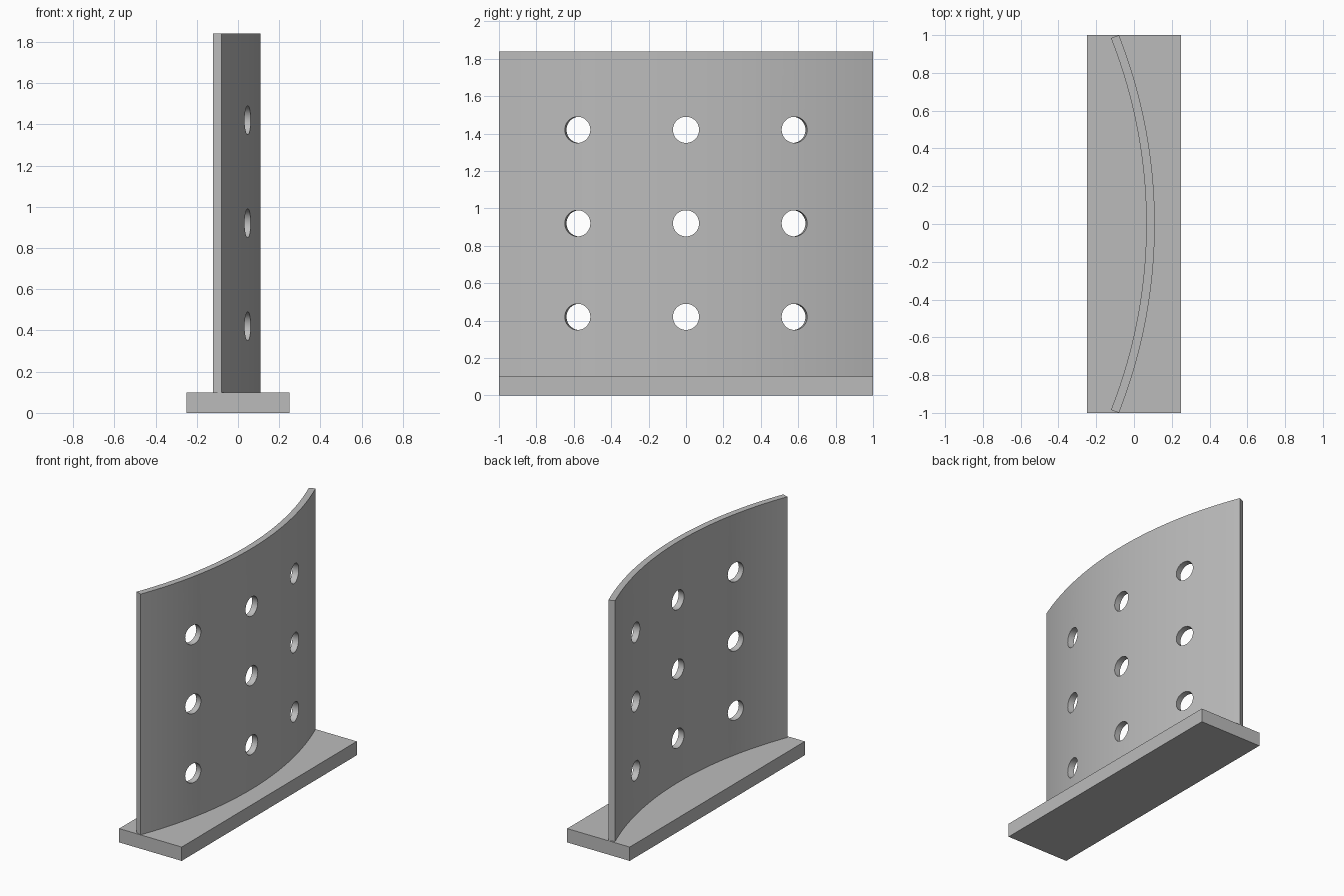
import bpy, bmesh, math
from mathutils import Matrix

default = bpy.data.objects.get("Cube")
if default:
    bpy.data.objects.remove(default, do_unlink=True)

R_OUT, R_IN, CENTRE_X = 2.727, 2.682, -2.617
BASE_H, TOP = 0.10, 1.84
HALF = math.asin(1 / R_OUT)
STEPS = 48

grey = bpy.data.materials.new("light grey")
grey.use_nodes = True
colour = (0.5, 0.5, 0.5, 1)
grey.diffuse_color = colour
grey.node_tree.nodes["Principled BSDF"].inputs["Base Color"].default_value = colour


def make_object(name, bm):
    bmesh.ops.recalc_face_normals(bm, faces=bm.faces)
    mesh = bpy.data.meshes.new(name)
    bm.to_mesh(mesh)
    bm.free()
    mesh.materials.append(grey)
    obj = bpy.data.objects.new(name, mesh)
    bpy.context.collection.objects.link(obj)
    return obj


# Flat rectangular base
bm = bmesh.new()
bmesh.ops.create_cube(bm, size=1, matrix=Matrix.Translation((0, 0, BASE_H / 2))
                      @ Matrix.Diagonal((0.5, 2, BASE_H, 1)))
make_object("base_plate", bm)

# Curved upright panel: arc-shaped profile raised to full height
bm = bmesh.new()
angles = [HALF * (2 * i / STEPS - 1) for i in range(STEPS + 1)]
arc = [(R_OUT, a) for a in angles] + [(R_IN, a) for a in reversed(angles)]
profile = bm.faces.new([bm.verts.new((CENTRE_X + r * math.cos(a), r * math.sin(a), BASE_H))
                        for r, a in arc])
raised = bmesh.ops.extrude_face_region(bm, geom=[profile])["geom"]
bmesh.ops.translate(bm, vec=(0, 0, TOP - BASE_H),
                    verts=[v for v in raised if isinstance(v, bmesh.types.BMVert)])
panel = make_object("curved_panel", bm)

# Three by three grid of round holes, each square to the curve
bm = bmesh.new()
side = math.asin(0.58 / R_OUT)
for z in (0.42, 0.92, 1.42):
    for a in (-side, 0, side):
        place = (Matrix.Translation((CENTRE_X, 0, z)) @ Matrix.Rotation(a, 4, "Z")
                 @ Matrix.Translation((R_OUT, 0, 0)) @ Matrix.Rotation(math.pi / 2, 4, "Y"))
        bmesh.ops.create_cone(bm, cap_ends=True, segments=40, radius1=0.07,
                              radius2=0.07, depth=0.4, matrix=place)
cutter = make_object("hole_cutter", bm)
cutter.hide_render = True

holes = panel.modifiers.new("holes", "BOOLEAN")
holes.operation = "DIFFERENCE"
holes.solver = "EXACT"
holes.object = cutter
bpy.ops.object.select_all(action="DESELECT")
bpy.context.view_layer.objects.active = panel
panel.select_set(True)
bpy.ops.object.modifier_apply(modifier=holes.name)
bpy.data.objects.remove(cutter, do_unlink=True)
bpy.ops.object.shade_smooth_by_angle(angle=math.radians(30))
